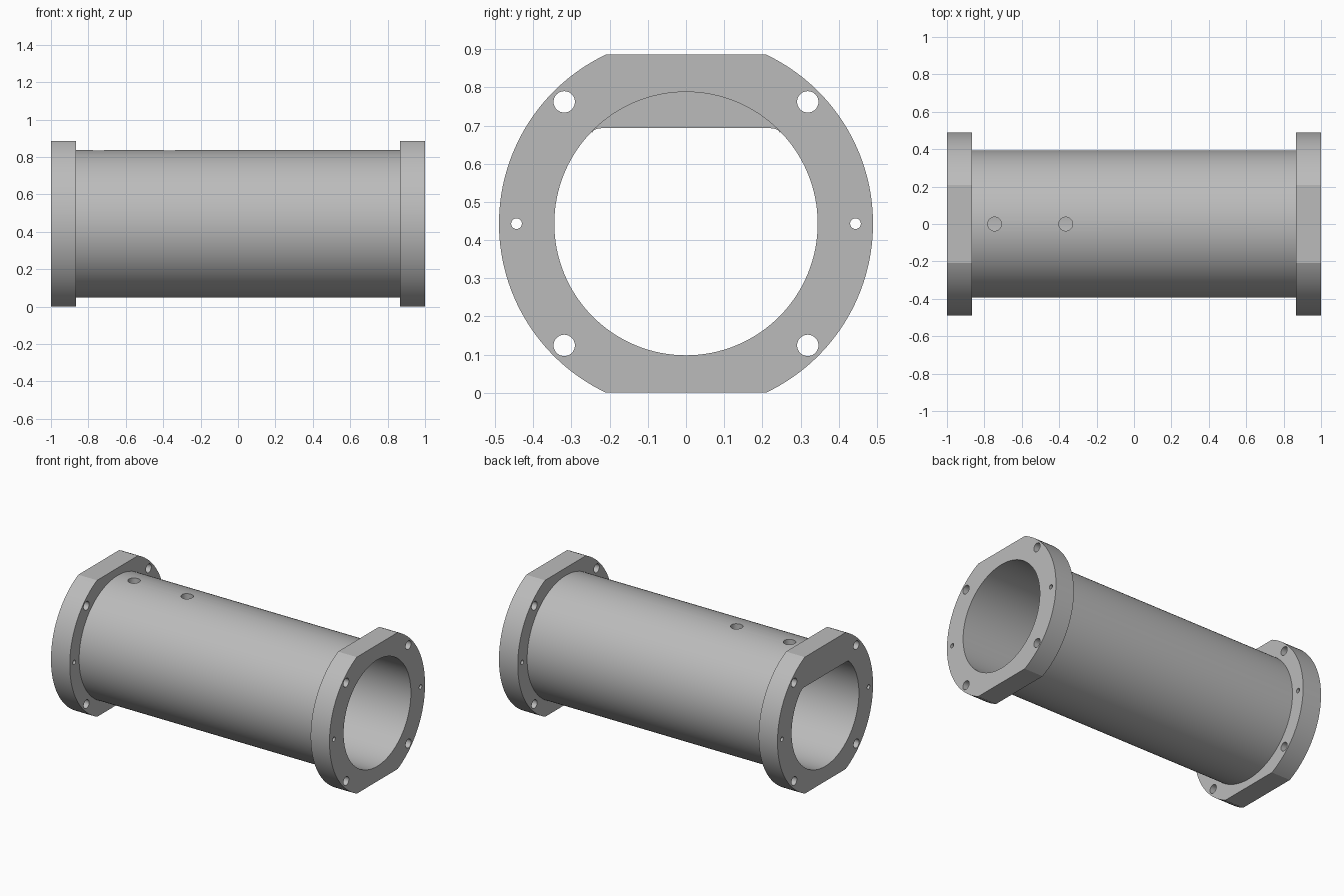
import bpy, bmesh, math
from mathutils import Matrix, Vector

cube = bpy.data.objects.get("Cube")
if cube:
    bpy.data.objects.remove(cube, do_unlink=True)

AXIS_Z = 0.443       # height of the bore axis
FLANGE_R, BARREL_R, BORE_R = 0.49, 0.394, 0.345
FLANGE_IN = 0.865    # inner face of each flange
PAD_END = -0.1       # where the flat pad inside the bore stops

metal = bpy.data.materials.new("grey metal")
metal.use_nodes = True
grey = (0.5, 0.5, 0.5, 1)
metal.diffuse_color = grey
metal.node_tree.nodes["Principled BSDF"].inputs["Base Color"].default_value = grey


def prism(name, outline, x0, x1):
    """Extrude a (y, z) outline, measured from the bore axis, from x0 to x1."""
    bm = bmesh.new()
    face = bm.faces.new([bm.verts.new((x0, y, z + AXIS_Z)) for y, z in outline])
    ext = bmesh.ops.extrude_face_region(bm, geom=[face])["geom"]
    moved = [v for v in ext if isinstance(v, bmesh.types.BMVert)]
    bmesh.ops.translate(bm, verts=moved, vec=(x1 - x0, 0, 0))
    bmesh.ops.recalc_face_normals(bm, faces=bm.faces)
    mesh = bpy.data.meshes.new(name)
    bm.to_mesh(mesh)
    bm.free()
    mesh.materials.append(metal)
    obj = bpy.data.objects.new(name, mesh)
    bpy.context.collection.objects.link(obj)
    return obj


def arc(r, a0, a1, n, y=0, z=0):
    steps = [a0 + (a1 - a0) * i / n for i in range(n + 1)]
    return [(y + r * math.cos(a), z + r * math.sin(a)) for a in steps]


def circle(r, n, y=0, z=0):
    return arc(r, 0, 2 * math.pi, n, y, z)[:-1]


def combine(target, tool, operation):
    """Apply a boolean and remove the tool."""
    mod = target.modifiers.new("combine", 'BOOLEAN')
    mod.object, mod.operation, mod.solver = tool, operation, 'EXACT'
    bpy.context.view_layer.objects.active = target
    bpy.ops.object.modifier_apply(modifier=mod.name)
    bpy.data.objects.remove(tool, do_unlink=True)


# Barrel with a flange at each end, flattened at top and bottom
housing = prism("flanged_housing", circle(BARREL_R, 128), -0.93, 0.93)
flat = math.asin(AXIS_Z / FLANGE_R)
flange_outline = (arc(FLANGE_R, -flat, flat, 56)
                  + arc(FLANGE_R, math.pi - flat, math.pi + flat, 56))
for x0, x1 in ((-1, -FLANGE_IN), (FLANGE_IN, 1)):
    combine(housing, prism("flange", flange_outline, x0, x1), 'UNION')

# Round bore
combine(housing, prism("bore", circle(BORE_R, 128), -1.1, 1.1), 'DIFFERENCE')

# Flat pad along the top of the bore, with rounded inner corners
corner = [(0.246, 0.238), (0.242, 0.244), (0.235, 0.248), (0.222, 0.25)]
edge = math.radians(44)
pad_outline = (arc(0.37, edge, math.pi - edge, 40)
               + [(-y, z) for y, z in corner] + corner[::-1])
combine(housing, prism("pad", pad_outline, -1, PAD_END), 'UNION')

# Four bolt holes and two dowel holes through both flanges
holes = [(0.028, y, z) for y in (-0.319, 0.319) for z in (-0.319, 0.319)]
holes += [(0.014, y, 0) for y in (-0.444, 0.444)]
for r, y, z in holes:
    combine(housing, prism("bolt_hole", circle(r, 32, y, z), -1.1, 1.1), 'DIFFERENCE')

# Two holes down through the top wall and pad
for x in (-0.745, -0.365):
    tool = prism("top_hole", circle(0.037, 32), -0.25, 0.25)
    tool.data.transform(Matrix.Translation((x, 0, 0.8))
                        @ Matrix.Rotation(math.pi / 2, 4, 'Y')
                        @ Matrix.Translation((0, 0, -AXIS_Z)))
    combine(housing, tool, 'DIFFERENCE')

# Smooth curved walls, crisp edges
bpy.ops.object.select_all(action='DESELECT')
housing.select_set(True)
bpy.context.view_layer.objects.active = housing
bpy.ops.object.shade_smooth_by_angle(angle=math.radians(25))
